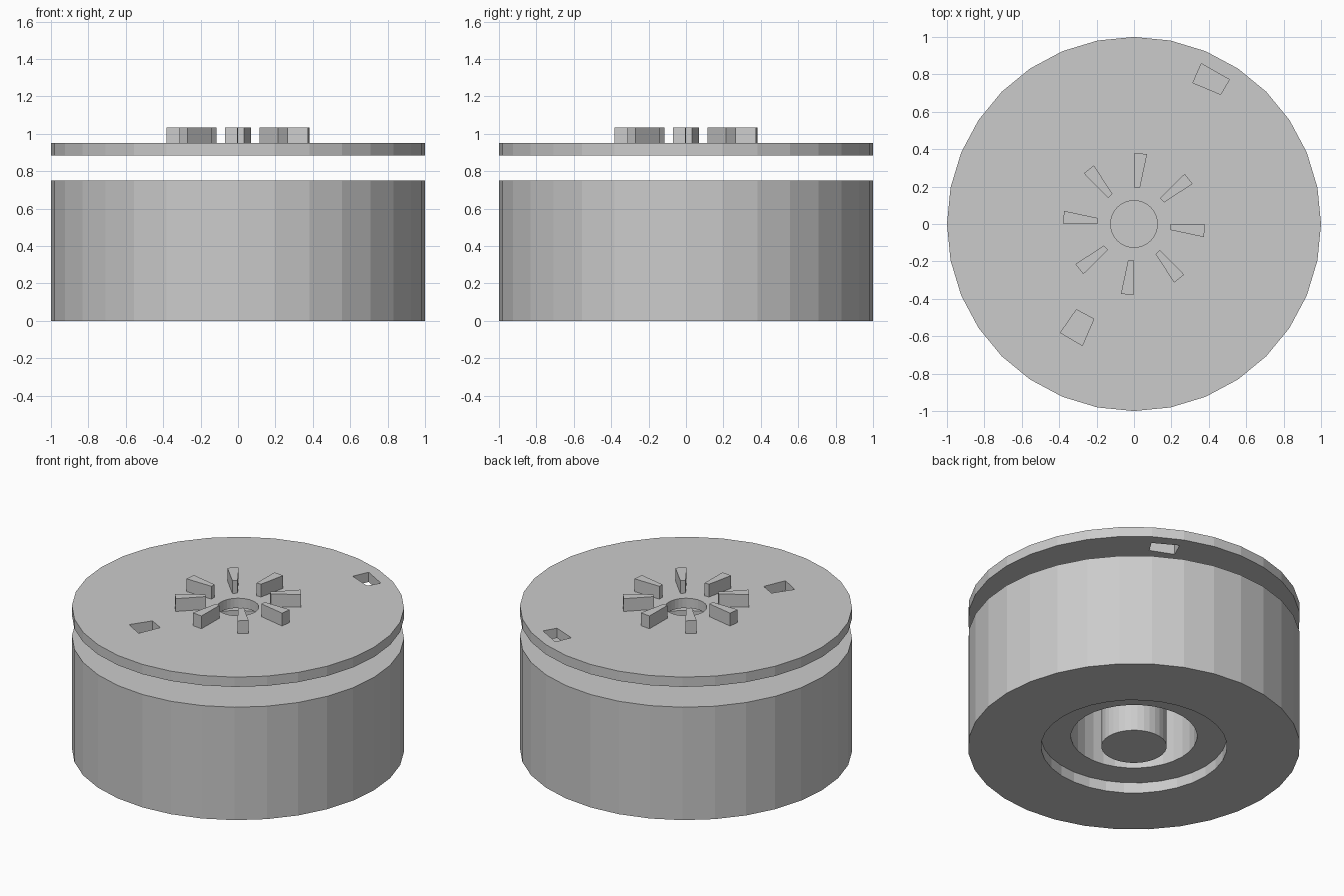
import bpy, bmesh
from math import cos, sin, pi

if "Cube" in bpy.data.objects:
    bpy.data.objects.remove(bpy.data.objects["Cube"])

SIDES = 32


def circle(r, n=SIDES):
    return [(r * cos(2 * pi * i / n), r * sin(2 * pi * i / n)) for i in range(n)]


def rotated(pts, a):
    return [(x * cos(a) - y * sin(a), x * sin(a) + y * cos(a)) for x, y in pts]


def plate(name, loops, z0, z1):
    """Flat filled outline; inner loops become holes."""
    cu = bpy.data.curves.new(name, 'CURVE')
    cu.dimensions = '2D'
    cu.fill_mode = 'BOTH'
    cu.extrude = (z1 - z0) / 2
    for pts in loops:
        s = cu.splines.new('POLY')
        s.points.add(len(pts) - 1)
        for p, (x, y) in zip(s.points, pts):
            p.co = (x, y, 0, 1)
        s.use_cyclic_u = True
    ob = bpy.data.objects.new(name, cu)
    ob.location.z = (z0 + z1) / 2
    bpy.context.collection.objects.link(ob)
    return ob


def lathe(name, profile):
    """Closed (radius, z) profile turned about z."""
    bm = bmesh.new()
    rings = [[bm.verts.new((x, y, z)) for x, y in circle(r)] for r, z in profile]
    for a, b in zip(rings, rings[1:] + rings[:1]):
        for i in range(SIDES):
            j = (i + 1) % SIDES
            bm.faces.new((a[i], a[j], b[j], b[i]))
    bmesh.ops.recalc_face_normals(bm, faces=bm.faces)
    me = bpy.data.meshes.new(name)
    bm.to_mesh(me)
    bm.free()
    ob = bpy.data.objects.new(name, me)
    bpy.context.collection.objects.link(ob)
    return ob


# Thick drum with a stepped bore opening at the bottom
lathe("drum_body", [(1, 0), (1, 0.75), (0.38, 0.75), (0.38, 0.07), (0.56, 0.07), (0.56, 0)])

# Central spindle standing inside the bore
bpy.ops.mesh.primitive_cylinder_add(vertices=SIDES, radius=0.197, depth=0.75, location=(0, 0, 0.375))
bpy.context.object.name = "spindle"

# Floating cover disc with centre hole and two slots
slot_a = [(0.315, 0.755), (0.36, 0.857), (0.51, 0.772), (0.463, 0.693)]
slot_b = [(-0.393, -0.581), (-0.308, -0.458), (-0.215, -0.508), (-0.276, -0.65)]
plate("cover_disc", [circle(1), circle(0.125), slot_a, slot_b], 0.885, 0.95)

# Eight wedge teeth around the centre hole
tooth = [(0.195, 0), (0.195, -0.032), (0.373, -0.07), (0.381, -0.002)]
for k in range(8):
    plate(f"tooth_{k + 1}", [rotated(tooth, k * pi / 4)], 0.95, 1.035)

# Turn the plates into meshes
for ob in [o for o in bpy.data.objects if o.type == 'CURVE']:
    bpy.ops.object.select_all(action='DESELECT')
    ob.select_set(True)
    bpy.context.view_layer.objects.active = ob
    bpy.ops.object.convert(target='MESH')
    bpy.ops.object.shade_flat()
